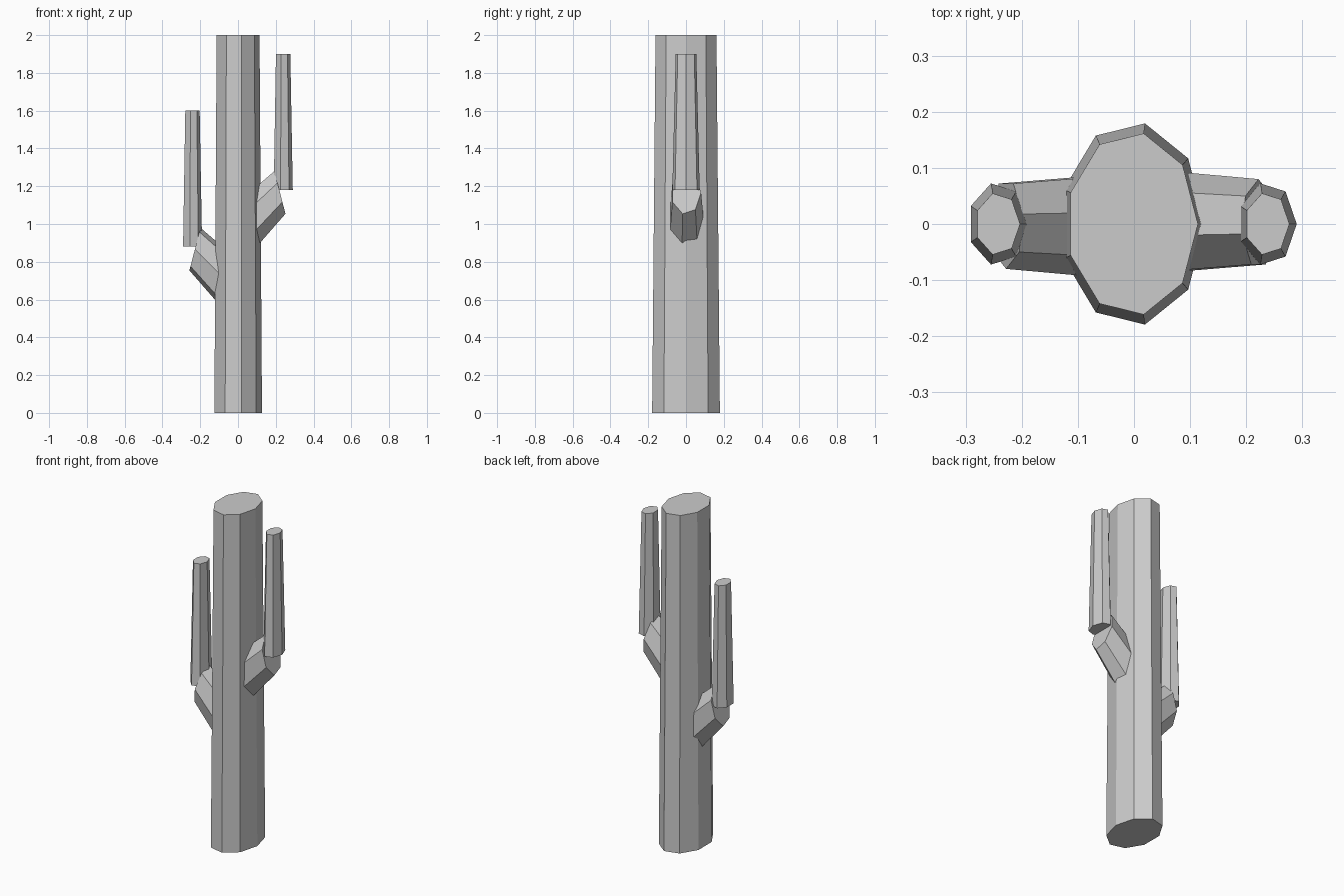
import bpy, bmesh, math
from mathutils import Vector

if "Cube" in bpy.data.objects:
    bpy.data.objects.remove(bpy.data.objects["Cube"])

grey = bpy.data.materials.new("plain grey")
grey.diffuse_color = (0.6, 0.6, 0.6, 1)
grey.use_nodes = True
grey.node_tree.nodes["Principled BSDF"].inputs["Base Color"].default_value = grey.diffuse_color


def tube(name, sides, rings):
    """Capped tube; each ring is (centre, first axis, second axis)."""
    bm = bmesh.new()
    loops = []
    for c, u, v in rings:
        loops.append([bm.verts.new(Vector(c)
                                   + Vector(u) * math.cos(2 * math.pi * i / sides)
                                   + Vector(v) * math.sin(2 * math.pi * i / sides))
                      for i in range(sides)])
    a, b = loops
    for i in range(sides):
        j = (i + 1) % sides
        bm.faces.new((a[i], a[j], b[j], b[i]))
    bm.faces.new(a)
    bm.faces.new(b)
    bmesh.ops.recalc_face_normals(bm, faces=bm.faces)
    mesh = bpy.data.meshes.new(name)
    bm.to_mesh(mesh)
    bm.free()
    mesh.materials.append(grey)
    obj = bpy.data.objects.new(name, mesh)
    bpy.context.collection.objects.link(obj)
    return obj


def upright(name, sides, x, z0, z1, r0, r1):
    """Vertical tapered column, 1.4 times deeper than wide."""
    return tube(name, sides, [((x, 0, z), (r, 0, 0), (0, 1.4 * r, 0))
                              for z, r in ((z0, r0), (z1, r1))])


MID = -0.003

# Main trunk
upright("trunk", 9, MID, 0, 2, 0.13, 0.117)

# Each arm: slanted elbow growing out of the trunk, then an upright
for side, s, dz, top in (("right", 1, 0, 1.9), ("left", -1, -0.3, 1.6)):
    tube(side + "_elbow", 7, [
        ((MID + s * 0.003, 0, 0.945 + dz), (0, s * 0.1, 0), (s * 0.036, 0, -0.142)),
        ((MID + s * 0.225, 0, 1.167 + dz), (0, s * 0.08, 0), (s * 0.03, 0, -0.116)),
    ])
    upright(side + "_arm", 7, MID + s * 0.24, 1.18 + dz, top, 0.053, 0.04)
